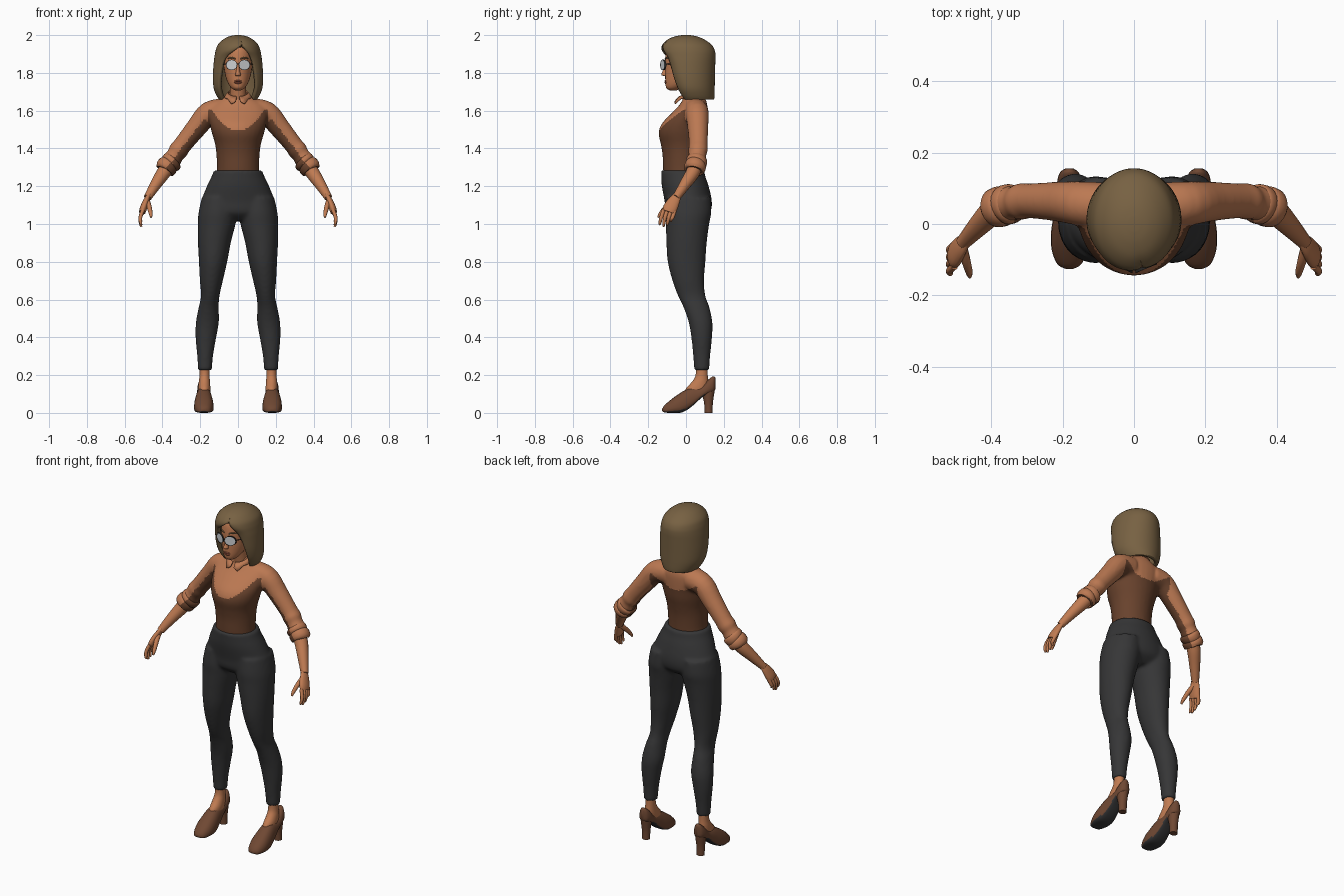
import bpy, bmesh, math
from mathutils import Vector

if "Cube" in bpy.data.objects:
    bpy.data.objects.remove(bpy.data.objects["Cube"])


def material(name, r, g, b):
    m = bpy.data.materials.new(name)
    m.diffuse_color = (r, g, b, 1)
    m.use_nodes = True
    m.node_tree.nodes["Principled BSDF"].inputs["Base Color"].default_value = m.diffuse_color
    return m


SKIN = material("skin", .53, .20, .085)
LIP = material("lips", .36, .10, .055)
TAN = material("shirt tan", .50, .19, .085)
BROWN = material("shirt brown", .14, .055, .026)
SHOE = material("shoe leather", .16, .065, .033)
DARK = material("trousers charcoal", .037, .037, .038)
HAIR = material("hair ash brown", .185, .120, .055)
LENS = material("lens grey", .62, .64, .66)
FRAME = material("frame black", .02, .02, .02)


def smooth_rows(rows, n=4):
    """Catmull-Rom interpolation of tuples."""
    out = []
    for i in range(len(rows) - 1):
        p = [rows[max(0, min(len(rows) - 1, i + k))] for k in (-1, 0, 1, 2)]
        for s in range(n):
            t = s / n
            out.append([.5 * (2 * b + (c - a) * t + (2 * a - 5 * b + 4 * c - d) * t * t
                              + (3 * b - a - 3 * c + d) * t ** 3) for a, b, c, d in zip(*p)])
    return out + [list(rows[-1])]


def add(name, bm, mats):
    me = bpy.data.meshes.new(name)
    bm.to_mesh(me)
    bm.free()
    ob = bpy.data.objects.new(name, me)
    bpy.context.collection.objects.link(ob)
    for m in mats:
        me.materials.append(m)
    bpy.ops.object.select_all(action='DESELECT')
    bpy.context.view_layer.objects.active = ob
    ob.select_set(True)
    bpy.ops.object.shade_smooth_by_angle(angle=math.radians(50))
    return ob


def skin_rings(bm, rings, closed=True):
    """Bridge rings of points and cap both ends."""
    vs = [[bm.verts.new(p) for p in r] for r in rings]
    n = len(vs[0])
    fs = []
    for a, b in zip(vs, vs[1:]):
        for i in range(n if closed else n - 1):
            j = (i + 1) % n
            fs.append(bm.faces.new((a[i], a[j], b[j], b[i])))
    if closed:
        fs += [bm.faces.new(vs[0]), bm.faces.new(vs[-1])]
        bmesh.ops.recalc_face_normals(bm, faces=fs)
    return vs


def stack(bm, rows, n=28, cx=0, sign=1):
    """Horizontal ellipses; rows are z, x, y, rx, ry."""
    skin_rings(bm, [[(sign * (cx + x + rx * math.sin(2 * math.pi * i / n)),
                      y - ry * math.cos(2 * math.pi * i / n), z) for i in range(n)]
                    for z, x, y, rx, ry in smooth_rows(rows)])


def tube(bm, rows, sign=1, n=16, flat=1.0, steps=4):
    """Tube along a path; rows are x, y, z, radius; flat thins it sideways."""
    pts = smooth_rows(rows, steps)
    rings = []
    for i, p in enumerate(pts):
        a, b = pts[max(0, i - 1)], pts[min(len(pts) - 1, i + 1)]
        d = (Vector(b[:3]) - Vector(a[:3])).normalized()
        v = (Vector((0, 1, 0)) - d * d.y).normalized()
        u = v.cross(d)
        ring = [Vector(p[:3]) + p[3] * (u * math.cos(t) * flat + v * math.sin(t))
                for t in (2 * math.pi * k / n for k in range(n))]
        rings.append([(sign * q.x, q.y, q.z) for q in ring])
    skin_rings(bm, rings)


def fuse(ob, voxel, rounds):
    """Merge overlapping shells into one smooth skin."""
    m = ob.modifiers.new("fuse", 'REMESH')
    m.mode, m.voxel_size, m.use_smooth_shade = 'VOXEL', voxel, True
    s = ob.modifiers.new("relax", 'SMOOTH')
    s.factor, s.iterations = .5, rounds
    for mod in ("fuse", "relax"):
        bpy.ops.object.modifier_apply(modifier=mod)
    bpy.ops.object.shade_smooth()


def two_tone(ob):
    """Brown on the lower body and the undersides of the sleeves."""
    for f in ob.data.polygons:
        c, n, ax = f.center, f.normal, abs(f.center.x)
        if ax < .16:
            base, rise = (1.495, .11) if c.y < .03 else (1.535, .06)
            low = c.z < base + rise * min(1, (ax / .14) ** 2)
        else:
            low = n.x * math.copysign(.8, c.x) + n.z * .6 < -.1 and n.y < .45
        f.material_index = int(low)


# Shirt: torso and sleeves
bm = bmesh.new()
stack(bm, [(1.24, 0, -.015, .122, .098), (1.28, 0, -.02, .112, .101), (1.36, 0, -.02, .114, .104),
           (1.42, 0, -.02, .121, .113), (1.48, 0, -.02, .138, .125), (1.53, 0, -.01, .150, .119),
           (1.58, 0, .015, .160, .098), (1.62, 0, .035, .152, .079), (1.65, 0, .043, .115, .065),
           (1.68, 0, .04, .06, .053), (1.70, 0, .035, .045, .046)])
for s in (1, -1):
    tube(bm, [(.08, .05, 1.6, .066), (.155, .058, 1.585, .062), (.22, .063, 1.51, .055),
              (.294, .065, 1.418, .049), (.315, .063, 1.39, .052), (.332, .06, 1.365, .046),
              (.35, .057, 1.338, .05), (.368, .052, 1.31, .044)], s, 24)
shirt = add("shirt", bm, [TAN, BROWN])
fuse(shirt, .009, 5)
two_tone(shirt)

# Trousers: hips and legs
bm = bmesh.new()
stack(bm, [(1.285, 0, -.018, .127, .114), (1.25, 0, -.014, .141, .117), (1.2, 0, -.004, .165, .124),
           (1.12, 0, .012, .195, .125), (1.06, 0, .012, .198, .116), (1.02, 0, .01, .13, .07)], 36)
for s in (1, -1):
    stack(bm, [(1.14, .1, .014, .092, .116), (1.06, .107, .012, .102, .122), (1.0, .113, .008, .100, .115),
               (.9, .125, .003, .087, .107), (.8, .132, .003, .075, .100), (.7, .141, .012, .061, .084),
               (.62, .147, .03, .049, .073), (.56, .155, .055, .053, .069), (.48, .162, .077, .061, .063),
               (.4, .17, .083, .055, .055), (.3, .174, .083, .042, .045), (.225, .175, .083, .037, .040)],
          28, 0, s)
fuse(add("trousers", bm, [DARK]), .010, 5)

# Head, neck and nose
bm = bmesh.new()
stack(bm, [(1.708, 0, -.068, .016, .02), (1.72, 0, -.062, .035, .042), (1.745, 0, -.043, .053, .066),
           (1.785, 0, -.022, .067, .088), (1.83, 0, -.008, .075, .102), (1.88, 0, 0, .080, .110),
           (1.93, 0, .005, .078, .104), (1.965, 0, .008, .055, .07), (1.98, 0, .01, .02, .03)])
stack(bm, [(1.62, 0, .035, .046, .046), (1.68, 0, .022, .042, .043), (1.77, 0, .005, .042, .045)])
stack(bm, [(1.783, 0, -.108, .010, .008), (1.790, 0, -.112, .015, .019), (1.81, 0, -.108, .010, .016),
           (1.85, 0, -.105, .007, .009)], 12)
add("head", bm, [SKIN])

# Lips and eyebrows
bm = bmesh.new()
for z, h in ((1.7575, .006), (1.7485, .007)):
    stack(bm, [(z - h, 0, -.103, .010, .006), (z, 0, -.103, .021, .011), (z + h, 0, -.101, .010, .006)], 14)
add("lips", bm, [LIP])
bm = bmesh.new()
for s in (1, -1):
    tube(bm, [(.014, -.110, 1.874, .003), (.035, -.101, 1.881, .004), (.058, -.079, 1.874, .002)], s, 8)
add("eyebrows", bm, [HAIR])

# Glasses: lenses, rims, bridge and side arms
lens, frame = bmesh.new(), bmesh.new()
for s in (1, -1):
    def outline(r, y):
        return [(s * (.034 + r * 1.08 * math.cos(t)), y + .012 * math.cos(t), 1.842 + r * math.sin(t))
                for t in (2 * math.pi * k / 24 for k in range(24))]
    skin_rings(lens, [outline(.0255, -.124), outline(.0255, -.117)])
    ring = [[outline(r, y)[k] for r, y in ((.0255, -.125), (.028, -.125), (.028, -.116), (.0255, -.116))]
            for k in list(range(24)) + [0]]
    skin_rings(frame, ring)
    tube(frame, [(.062, -.105, 1.847, .002), (.08, -.07, 1.847, .002), (.084, .01, 1.845, .002)], s, 6)
tube(frame, [(-.008, -.126, 1.846, .002), (0, -.129, 1.848, .002), (.008, -.126, 1.846, .002)], 1, 6)
add("lenses", lens, [LENS])
add("glasses_frame", frame, [FRAME])

# Hair: bob with an off-centre parting; rows are z, y, rx, ry, right edge, left edge (degrees)
rows = smooth_rows([(2.0, 0, .015, .02, 12, 12), (1.994, 0, .045, .055, 12, 12), (1.978, 0, .077, .095, 12, 12),
                    (1.95, .005, .106, .130, 13, 11), (1.92, .008, .118, .144, 22, -8),
                    (1.89, .01, .124, .146, 33, -28), (1.85, .01, .129, .145, 43, -43),
                    (1.78, .012, .133, .141, 52, -53), (1.72, .02, .129, .132, 57, -58),
                    (1.68, .03, .114, .121, 61, -63), (1.658, .035, .100, .114, 67, -69)])
rings = []
for z, cy, rx, ry, right, left in rows:
    ring, gap = [], max(0, right - left)
    for i in range(57):
        a = right + (360 + left - right) * i / 56
        edge = max(0, 1 - min(a - right, 360 + left - a) / 28)
        k = 1 - .11 * edge ** 2 * min(1, gap / 70)
        k -= .03 * math.exp(-((((a + 168) % 360) - 180) / 9) ** 2) * (z > 1.95)
        a = math.radians(a)
        ring.append((rx * k * math.sin(a), cy - ry * k * math.cos(a), z))
    rings.append(ring)
bm = bmesh.new()
bm.faces.new(skin_rings(bm, rings, False)[0])
bmesh.ops.remove_doubles(bm, verts=bm.verts, dist=.0008)
bmesh.ops.recalc_face_normals(bm, faces=bm.faces)
if max(bm.faces, key=lambda f: f.calc_center_median().z).normal.z < 0:
    bmesh.ops.reverse_faces(bm, faces=bm.faces)
hair = add("hair", bm, [HAIR])
shell = hair.modifiers.new("thickness", 'SOLIDIFY')
shell.thickness, shell.offset = .022, -1

# Collar: folded band with two front points
bm = bmesh.new()
top, low = [], []
for i in range(41):
    deg = 8 + 344 * i / 40
    a, d = math.radians(deg), min(deg, 360 - deg)
    tip = max(0, 1 - abs(d - 24) / 24)
    top.append((.049 * math.sin(a), .018 - .052 * math.cos(a), 1.692 - .02 * math.cos(a)))
    low.append(((.070 + .012 * tip) * math.sin(a), .02 - (.072 + .012 * tip) * math.cos(a),
                1.668 - .012 * math.cos(a) - .024 * tip))
skin_rings(bm, [top, low], False)
collar = add("collar", bm, [TAN])
collar.modifiers.new("thickness", 'SOLIDIFY').thickness = .006

for s, side in ((1, "left"), (-1, "right")):
    # Rolled cuff
    bm = bmesh.new()
    tube(bm, [(.338, .058, 1.342, .044), (.343, .057, 1.337, .055), (.358, .054, 1.322, .056),
              (.364, .052, 1.316, .052), (.370, .050, 1.310, .057), (.388, .045, 1.290, .055),
              (.391, .044, 1.286, .044)], s, 24, steps=2)
    two_tone(add(side + "_cuff", bm, [TAN, BROWN]))

    # Forearm, palm, fingers and thumb
    bm = bmesh.new()
    tube(bm, [(.36, .055, 1.32, .038), (.395, .035, 1.27, .037), (.435, -.005, 1.21, .030),
              (.472, -.045, 1.15, .022), (.478, -.052, 1.14, .021)], s)
    tube(bm, [(.470, -.043, 1.155, .020), (.485, -.062, 1.125, .031), (.500, -.083, 1.085, .038),
              (.507, -.092, 1.062, .034)], s, 16, .5)
    for k, drop in enumerate((.995, .986, .993, 1.012)):
        y = -.118 + .02 * k
        tube(bm, [(.503, y, 1.075, .0105), (.517, y - .013, 1.035, .010),
                  (.515, y - .02, drop + .012, .008), (.510, y - .021, drop, .004)], s, 10)
    tube(bm, [(.482, -.065, 1.125, .015), (.470, -.105, 1.09, .013), (.462, -.135, 1.055, .010),
              (.460, -.148, 1.035, .005)], s, 10)
    add(side + "_forearm_and_hand", bm, [SKIN])

    # Ankle and instep
    bm = bmesh.new()
    stack(bm, [(.26, .176, .083, .028, .031), (.2, .177, .083, .027, .032), (.165, .178, .075, .030, .043),
               (.13, .178, .06, .032, .06), (.10, .178, .05, .03, .06)], 18, 0, s)
    add(side + "_ankle", bm, [SKIN])

    # Shoe upper with dark sole; rows are y, half width, bottom, top
    bm = bmesh.new()
    rings = []
    for y, w, b, t in smooth_rows([(-.126, .010, .010, .022), (-.112, .034, .002, .042), (-.07, .050, 0, .078),
                                   (-.02, .051, .003, .112), (.03, .043, .033, .137), (.08, .036, .078, .142),
                                   (.12, .034, .103, .178), (.145, .026, .113, .194), (.156, .010, .125, .185)]):
        ring = []
        for k in range(20):
            c, z = math.cos(2 * math.pi * k / 20), math.sin(2 * math.pi * k / 20)
            ring.append((s * (.181 + w * math.copysign(abs(c) ** .8, c)), y,
                         b + (t - b) * (.32 + (.68 * z if z > 0 else .32 * math.copysign(abs(z) ** .5, z)))))
        rings.append(ring)
    skin_rings(bm, rings)
    shoe = add(side + "_shoe", bm, [SHOE, DARK])
    for f in shoe.data.polygons:
        f.material_index = int(f.normal.z < -.55 and f.center.y < .1)

    # Block heel
    bm = bmesh.new()
    stack(bm, [(0, .181, .120, .023, .021), (.05, .181, .119, .024, .023), (.10, .181, .117, .029, .032),
               (.135, .181, .115, .032, .039)], 16, 0, s)
    add(side + "_heel", bm, [SHOE])
